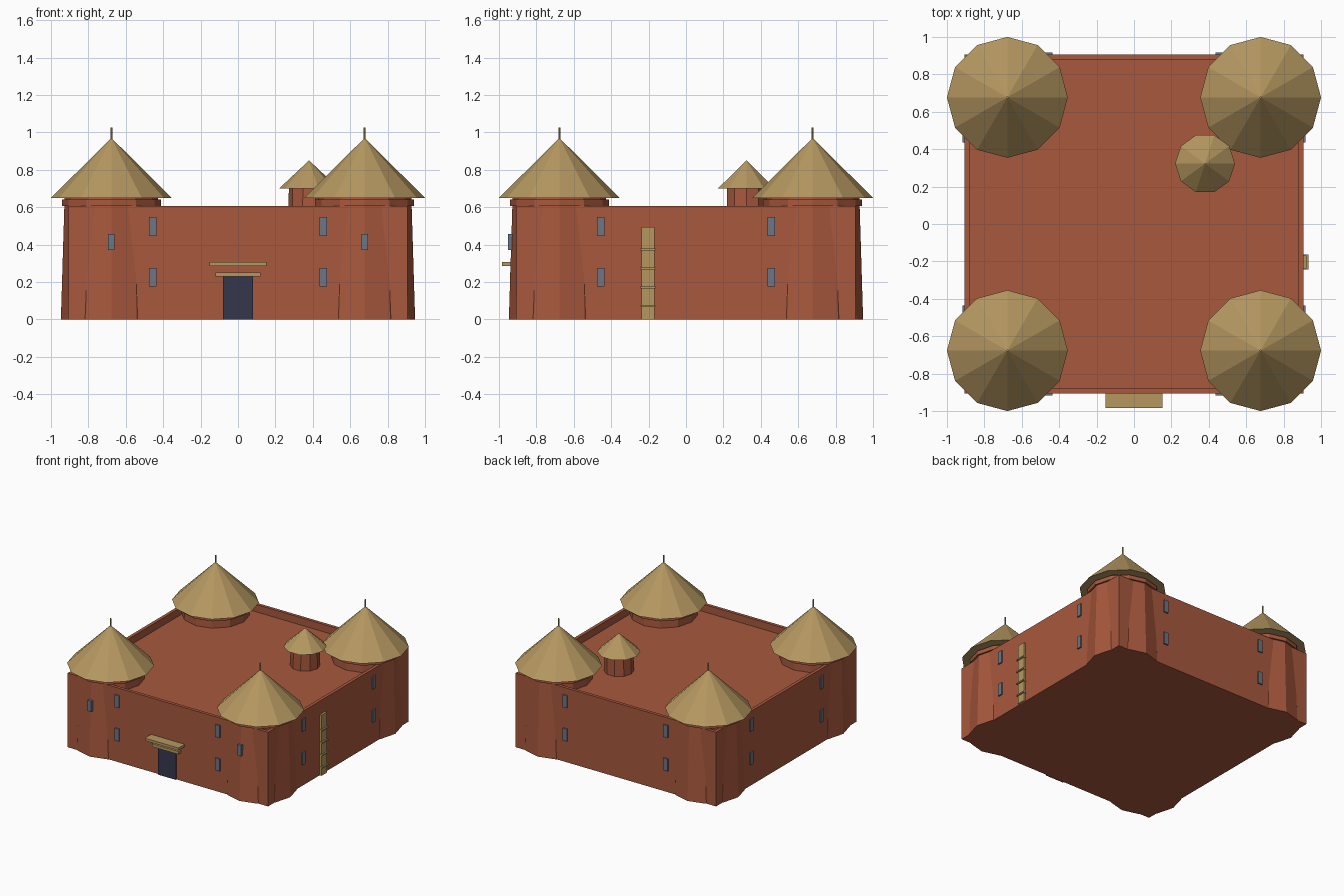
import bpy
import bmesh
import math

if "Cube" in bpy.data.objects:
    bpy.data.objects.remove(bpy.data.objects["Cube"])


def material(name, rgb):
    m = bpy.data.materials.new(name)
    m.diffuse_color = (*rgb, 1.0)
    m.use_nodes = True
    m.node_tree.nodes["Principled BSDF"].inputs["Base Color"].default_value = m.diffuse_color
    return m


CLAY = material("red clay", (0.390, 0.098, 0.047))
THATCH = material("straw thatch", (0.465, 0.313, 0.118))
SHUTTER = material("grey shutter", (0.150, 0.181, 0.231))
DOOR = material("dark door", (0.037, 0.037, 0.076))


def finish(bm, name, mat):
    bmesh.ops.recalc_face_normals(bm, faces=bm.faces)
    mesh = bpy.data.meshes.new(name)
    bm.to_mesh(mesh)
    bm.free()
    mesh.materials.append(mat)
    obj = bpy.data.objects.new(name, mesh)
    bpy.context.collection.objects.link(obj)
    return obj


def box(name, mat, x, y, z):
    """Box from (min, max) pairs on each axis."""
    bm = bmesh.new()
    bmesh.ops.create_cube(bm, size=1)
    for v in bm.verts:
        for i, (lo, hi) in enumerate((x, y, z)):
            v.co[i] = lo if v.co[i] < 0 else hi
    return finish(bm, name, mat)


def drum(name, mat, x, y, z0, z1, r0, r1, sides):
    """Tapered prism or cone with a corner pointing along +x."""
    bm = bmesh.new()
    rings = []
    for z, r in ((z0, r0), (z1, r1)):
        if r == 0:
            rings.append([bm.verts.new((x, y, z))])
            continue
        angles = [2 * math.pi * i / sides for i in range(sides)]
        rings.append([bm.verts.new((x + r * math.cos(a), y + r * math.sin(a), z))
                      for a in angles])
        bm.faces.new(rings[-1])
    low, high = rings
    for i in range(sides):
        j = (i + 1) % sides
        if len(high) == 1:
            bm.faces.new((low[i], low[j], high[0]))
        else:
            bm.faces.new((low[i], low[j], high[j], high[i]))
    return finish(bm, name, mat)


# Main walls with a sunken roof deck behind a parapet
W, TOP, DECK = 0.905, 0.605, 0.545
bm = bmesh.new()
bmesh.ops.create_cube(bm, size=1)
for v in bm.verts:
    v.co = (v.co.x * 2 * W, v.co.y * 2 * W, TOP if v.co.z > 0 else 0)
bm.normal_update()
roof = max(bm.faces, key=lambda f: f.calc_center_median().z)
bmesh.ops.inset_region(bm, faces=[roof], thickness=0.037)
deck = bmesh.ops.extrude_face_region(bm, geom=[roof])["geom"]
for v in (g for g in deck if isinstance(g, bmesh.types.BMVert)):
    v.co.z = DECK
if roof.is_valid:
    bmesh.ops.delete(bm, geom=[roof], context="FACES_ONLY")
finish(bm, "walls", CLAY)

# Corner towers with collar, thatched cone and finial
C = 0.677
for sx in (-1, 1):
    for sy in (-1, 1):
        x, y = sx * C, sy * C
        drum("tower", CLAY, x, y, 0, 0.655, 0.27, 0.25, 12)
        drum("tower_collar", CLAY, x, y, 0.607, 0.64, 0.265, 0.265, 12)
        drum("tower_roof", THATCH, x, y, 0.65, 0.97, 0.323, 0, 12)
        drum("finial", THATCH, x, y, 0.95, 1.025, 0.006, 0.006, 6)

# Small hut on the roof deck
drum("roof_hut", CLAY, 0.38, 0.323, DECK - 0.01, 0.705, 0.112, 0.108, 10)
drum("roof_hut_thatch", THATCH, 0.38, 0.323, 0.70, 0.85, 0.16, 0, 10)

# Two rows of windows on all four walls
for quarter in range(4):
    for side in (-0.455, 0.455):
        for z in ((0.175, 0.275), (0.447, 0.548)):
            win = box("window", SHUTTER, (side - 0.02, side + 0.02),
                      (-W - 0.011, -W + 0.01), z)
            win.rotation_euler.z = quarter * math.pi / 2

# Front tower windows
for x in (-C, C):
    box("tower_window", SHUTTER, (x - 0.017, x + 0.017), (-0.952, -0.91), (0.37, 0.457))

# Entrance: door, lintel and canopy
box("door", DOOR, (-0.08, 0.08), (-W - 0.01, -W + 0.01), (0, 0.228))
box("lintel", THATCH, (-0.12, 0.12), (-0.94, -W + 0.01), (0.228, 0.252))
box("canopy", THATCH, (-0.152, 0.152), (-0.985, -W + 0.01), (0.285, 0.306))

# Notched ladder leaning on the right wall
box("ladder_plank", THATCH, (W - 0.01, 0.922), (-0.239, -0.169), (0, 0.495))
for i in range(4):
    z = 0.07 + 0.101 * i
    box("ladder_rung", THATCH, (W, 0.934), (-0.244, -0.164), (z - 0.005, z + 0.005))
